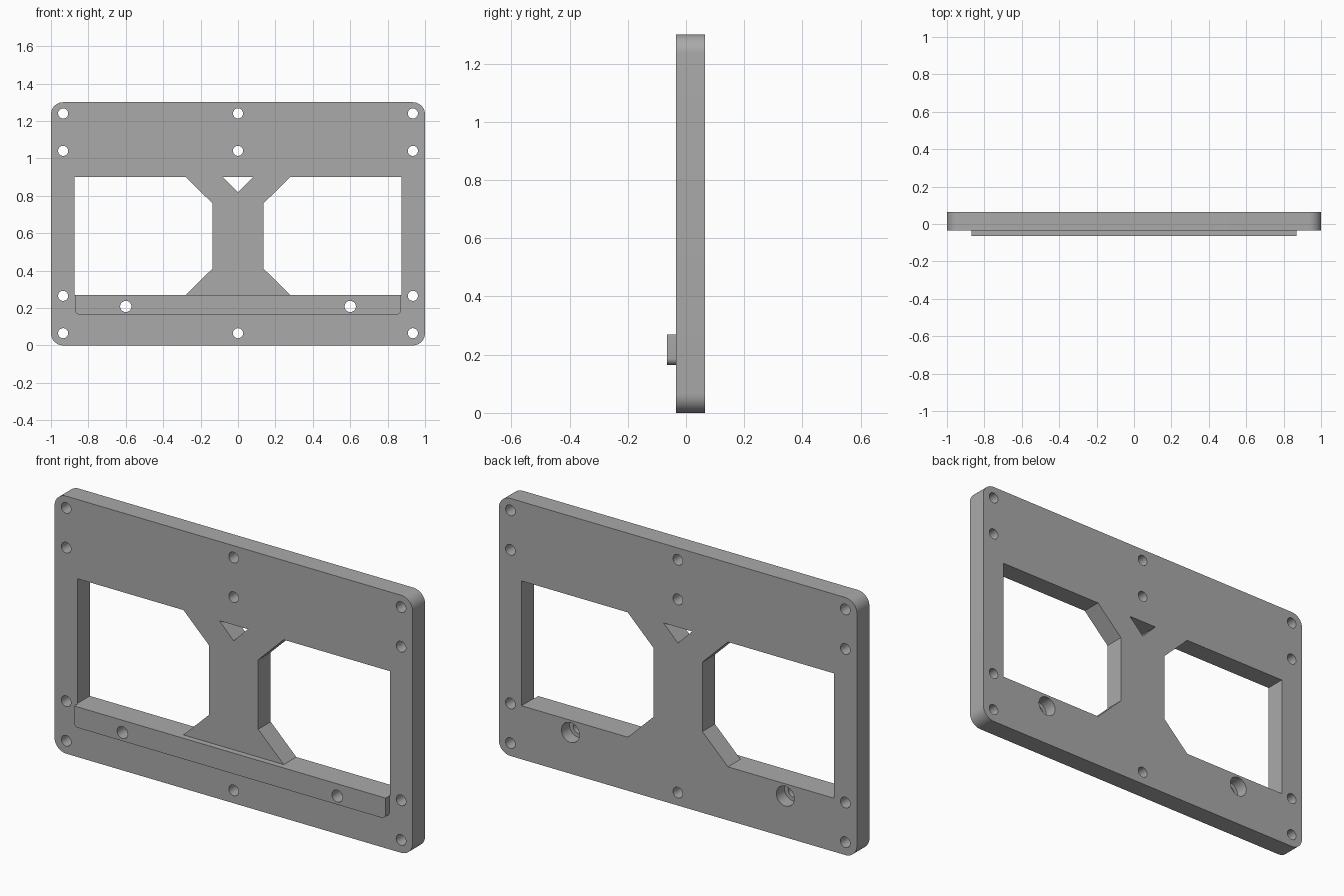
import bpy, bmesh
from math import sin, cos, pi, radians

if "Cube" in bpy.data.objects:
    bpy.data.objects.remove(bpy.data.objects["Cube"])

grey = bpy.data.materials.new("plain_grey")
grey.use_nodes = True
colour = (0.4, 0.4, 0.4, 1)
grey.diffuse_color = colour
grey.node_tree.nodes["Principled BSDF"].inputs["Base Color"].default_value = colour

FRONT, BACK, LEDGE_FRONT = -0.035, 0.065, -0.065


def arc(cx, cz, r, start, end, steps):
    angles = [start + (end - start) * i / steps for i in range(steps + 1)]
    return [(cx + r * cos(a), cz + r * sin(a)) for a in angles]


def circle(cx, cz, r, steps=32):
    return arc(cx, cz, r, 0, 2 * pi, steps)[:-1]


def prisms(name, outlines, y0, y1):
    """Extrude closed x-z outlines between two depths into one object."""
    bm = bmesh.new()
    for outline in outlines:
        face = bm.faces.new([bm.verts.new((x, y0, z)) for x, z in outline])
        new = bmesh.ops.extrude_face_region(bm, geom=[face])["geom"]
        verts = [v for v in new if isinstance(v, bmesh.types.BMVert)]
        bmesh.ops.translate(bm, verts=verts, vec=(0, y1 - y0, 0))
    bmesh.ops.recalc_face_normals(bm, faces=bm.faces)
    mesh = bpy.data.meshes.new(name)
    bm.to_mesh(mesh)
    bm.free()
    mesh.materials.append(grey)
    obj = bpy.data.objects.new(name, mesh)
    bpy.context.collection.objects.link(obj)
    return obj


def activate(obj):
    bpy.ops.object.select_all(action="DESELECT")
    obj.select_set(True)
    bpy.context.view_layer.objects.active = obj


def cut(obj, outlines, y0, y1):
    cutter = prisms("cutter", outlines, y0, y1)
    cutter.hide_render = True
    mod = obj.modifiers.new("cut", "BOOLEAN")
    mod.operation, mod.solver, mod.object = "DIFFERENCE", "EXACT", cutter
    activate(obj)
    bpy.ops.object.modifier_apply(modifier=mod.name)
    bpy.data.objects.remove(cutter)


# Rounded main plate
r, top = 0.065, 1.3
corners = [(1 - r, top - r), (r - 1, top - r), (r - 1, r), (1 - r, r)]
plate_outline = []
for i, (x, z) in enumerate(corners):
    plate_outline += arc(x, z, r, i * pi / 2, (i + 1) * pi / 2, 10)
plate = prisms("plate", [plate_outline], FRONT, BACK)

# Two chamfered windows and the small triangular opening
sill, head = 0.27, 0.9
window = [(0.873, sill), (0.873, head), (0.28, head),
          (0.137, 0.76), (0.137, 0.41), (0.28, sill)]
openings = [[(s * x, z) for x, z in window] for s in (-1, 1)]
openings.append([(-0.08, head), (0.08, head), (0, 0.82)])

# Screw holes along the edges and centre line
for z in (0.065, 0.265, 1.04, 1.24):
    for x in (-0.935, 0, 0.935):
        if x or z != 0.265:
            openings.append(circle(x, z, 0.027))
ledge_holes = [circle(x, 0.208, 0.03) for x in (-0.6, 0.6)]
cut(plate, openings + ledge_holes, -0.2, 0.2)

# Counterbores behind the ledge screws
cut(plate, [circle(x, 0.208, 0.05) for x in (-0.6, 0.6)], 0.0, 0.2)

# Raised ledge under the windows, with rounded lower corners
w, low, lr = 0.87, 0.165, 0.022
ledge_outline = [(w, sill), (-w, sill)]
ledge_outline += arc(lr - w, low + lr, lr, pi, 1.5 * pi, 6)
ledge_outline += arc(w - lr, low + lr, lr, 1.5 * pi, 2 * pi, 6)
ledge = prisms("ledge", [ledge_outline], LEDGE_FRONT, FRONT)
cut(ledge, ledge_holes, -0.2, 0.2)

for obj in (plate, ledge):
    activate(obj)
    bpy.ops.object.shade_smooth_by_angle(angle=radians(30))
